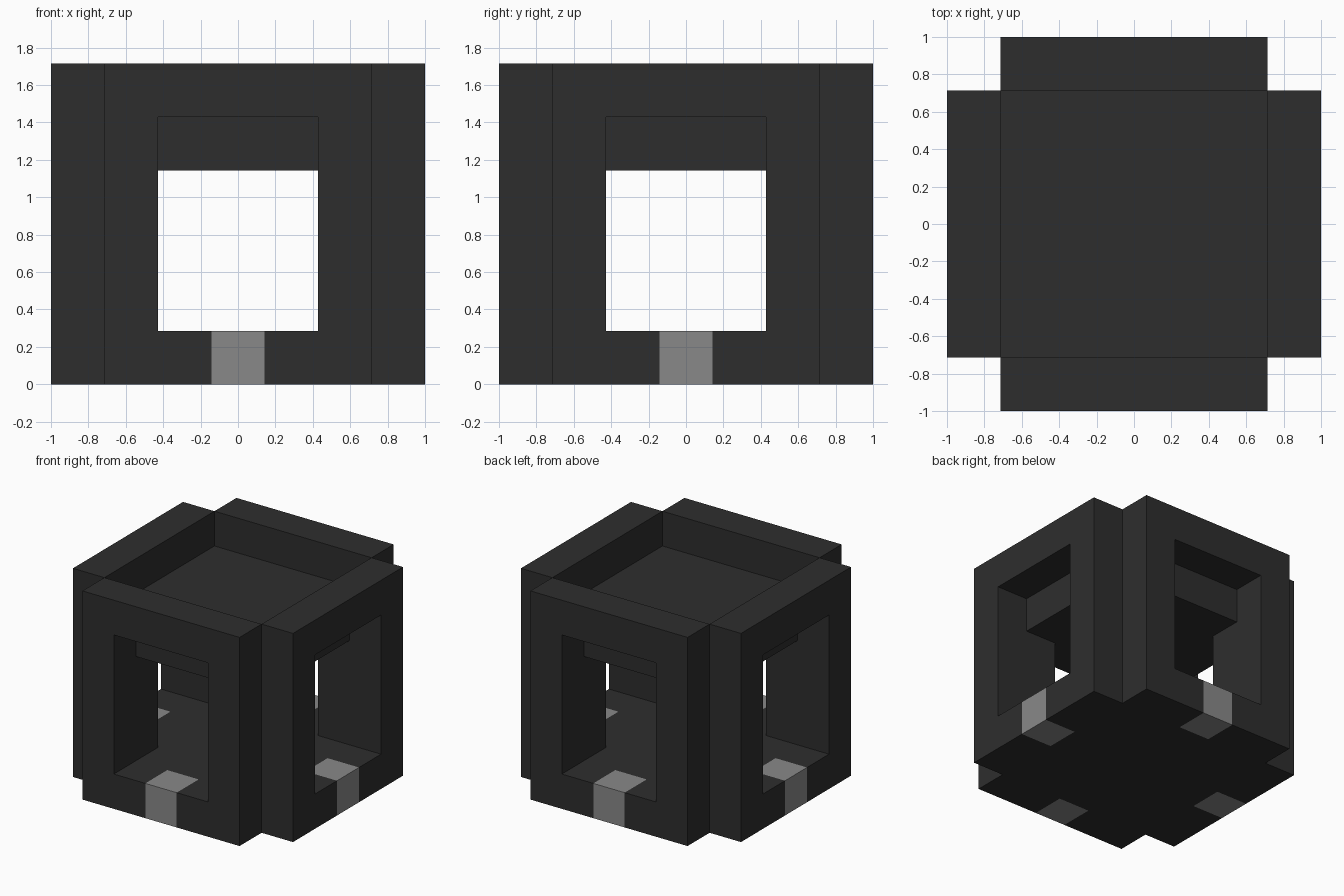
import bpy
import bmesh
from math import pi
from mathutils import Matrix

cube = bpy.data.objects.get("Cube")
if cube:
    bpy.data.objects.remove(cube, do_unlink=True)

U = 1 / 7  # module: the model is 14 modules wide and 12 tall


def material(name, value):
    mat = bpy.data.materials.new(name)
    color = (value, value, value, 1)
    mat.use_nodes = True
    mat.diffuse_color = color
    bsdf = mat.node_tree.nodes["Principled BSDF"]
    bsdf.inputs["Base Color"].default_value = color
    bsdf.inputs["Roughness"].default_value = 0.8
    return mat


charcoal = material("charcoal", 0.027)
grey = material("mid_grey", 0.25)


def extrude(name, profile, y0, y1, mat, turn=0):
    """Extrude an x-z profile along y, then turn it about z in quarter turns."""
    bm = bmesh.new()
    face = bm.faces.new([bm.verts.new((x, y0, z)) for x, z in profile])
    moved = bmesh.ops.extrude_face_region(bm, geom=[face])["geom"]
    verts = [v for v in moved if isinstance(v, bmesh.types.BMVert)]
    bmesh.ops.translate(bm, verts=verts, vec=(0, y1 - y0, 0))
    if face.is_valid and len(face.link_loops if hasattr(face, "link_loops") else face.loops) and \
            not any(len(e.link_faces) == 1 for e in bm.edges):
        pass
    else:
        bmesh.ops.holes_fill(bm, edges=[e for e in bm.edges if len(e.link_faces) == 1], sides=0)
    bmesh.ops.recalc_face_normals(bm, faces=bm.faces)
    bm.transform(Matrix.Rotation(turn * pi / 2, 4, "Z") @ Matrix.Scale(U, 4))
    mesh = bpy.data.meshes.new(name)
    bm.to_mesh(mesh)
    bm.free()
    mesh.materials.append(mat)
    obj = bpy.data.objects.new(name, mesh)
    bpy.context.collection.objects.link(obj)
    return obj


def rect(x0, x1, z0, z1):
    return [(x0, z0), (x1, z0), (x1, z1), (x0, z1)]


# Floor and recessed roof
extrude("floor_slab", rect(-5, 5, 0, 2), -5, 5, charcoal)
extrude("roof_slab", rect(-5, 5, 8, 10), -5, 5, charcoal)

# Wall outline with a window opening and a gap in the sill
right_half = [(1, 0), (5, 0), (5, 12)]
opening = [(3, 10), (3, 2), (1, 2)]
left_half = [(-x, z) for x, z in reversed(right_half)]
left_opening = [(-x, z) for x, z in reversed(opening)]
wall = right_half + left_half + left_opening + opening

# Each side has a wall, a threshold block and an inner corner pillar
for turn, side in enumerate(("front", "left", "back", "right")):
    extrude(side + "_wall", wall, -7, -5, charcoal, turn)
    extrude(side + "_threshold", rect(-1, 1, 0, 2), -7, -5, grey, turn)
    extrude(side + "_corner_pillar", rect(3, 5, 2, 8), -5, -3, charcoal, turn)
